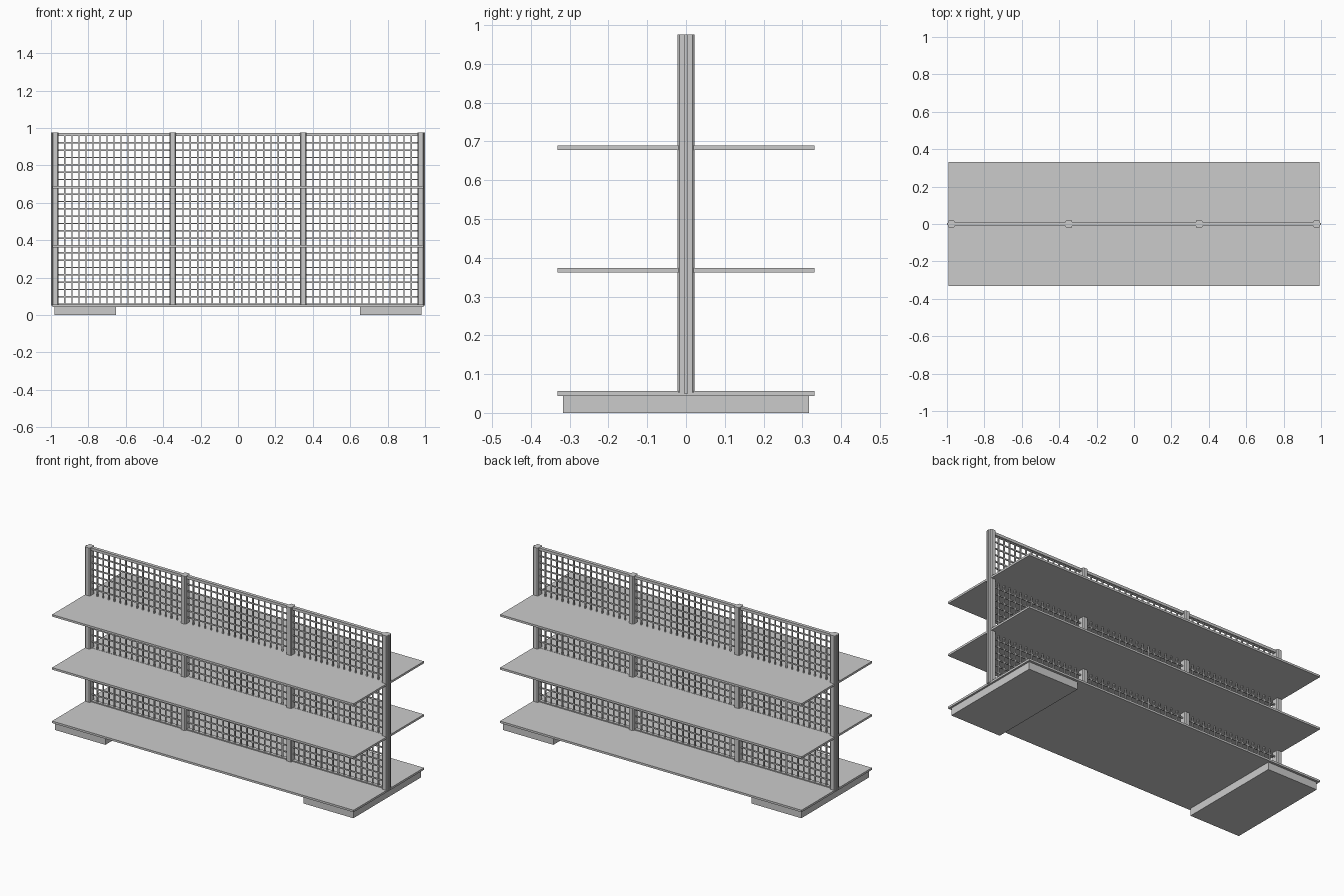
import bpy, bmesh
from mathutils import Matrix, Vector

if "Cube" in bpy.data.objects:
    bpy.data.objects.remove(bpy.data.objects["Cube"])


def add_box(bm, lo, hi):
    lo, hi = Vector(lo), Vector(hi)
    m = Matrix.Translation((lo + hi) / 2) @ Matrix.Diagonal((*(hi - lo), 1))
    bmesh.ops.create_cube(bm, size=1, matrix=m)


def finish(name, bm):
    mesh = bpy.data.meshes.new(name)
    bm.to_mesh(mesh)
    bm.free()
    obj = bpy.data.objects.new(name, mesh)
    bpy.context.collection.objects.link(obj)
    return obj


def box(name, lo, hi):
    bm = bmesh.new()
    add_box(bm, lo, hi)
    return finish(name, bm)


def post(name, x):
    # upright with chamfered vertical corners
    bm = bmesh.new()
    add_box(bm, (x - 0.017, -0.022, 0.052), (x + 0.017, 0.022, 0.975))
    edges = [e for e in bm.edges
             if abs(e.verts[0].co.z - e.verts[1].co.z) > 0.5]
    bmesh.ops.bevel(bm, geom=edges, offset=0.005, segments=1, affect='EDGES')
    return finish(name, bm)


# Feet
for side, x in (("left", -0.817), ("right", 0.817)):
    box(side + "_foot", (x - 0.165, -0.317, 0), (x + 0.165, 0.317, 0.044))

# Shelves on both sides of the divider
for name, z in (("base_shelf", 0.050), ("middle_shelf", 0.368),
                ("upper_shelf", 0.684)):
    box(name, (-0.993, -0.331, z - 0.006), (0.993, 0.331, z + 0.006))

# Uprights
POSTS = (-0.978, -0.348, 0.348, 0.978)
for i, x in enumerate(POSTS):
    post(f"post_{i + 1}", x)

# Narrow edge strips on the outer uprights
for side, s in (("left", -1), ("right", 1)):
    a, b = sorted((s * 0.985, s))
    box(side + "_edge_strip", (a, -0.005, 0.05), (b, 0.005, 0.975))

# Framed wire panels between uprights
Z0, Z1, R = 0.058, 0.960, 0.0035
for i in range(3):
    x0, x1 = POSTS[i] + 0.015, POSTS[i + 1] - 0.015
    box(f"top_rail_{i + 1}", (x0, -0.010, 0.957), (x1, 0.010, 0.973))
    box(f"bottom_rail_{i + 1}", (x0, -0.010, 0.046), (x1, 0.010, 0.062))

    bm = bmesh.new()
    nx = round((x1 - x0) / 0.0385)
    for k in range(1, nx):
        x = x0 + (x1 - x0) * k / nx
        add_box(bm, (x - R, -R, Z0), (x + R, R, Z1))
    nz = 23
    for k in range(1, nz):
        z = Z0 + (Z1 - Z0) * k / nz
        add_box(bm, (x0, -R * 0.9, z - R), (x1, R * 0.9, z + R))
    finish(f"wire_panel_{i + 1}", bm)
